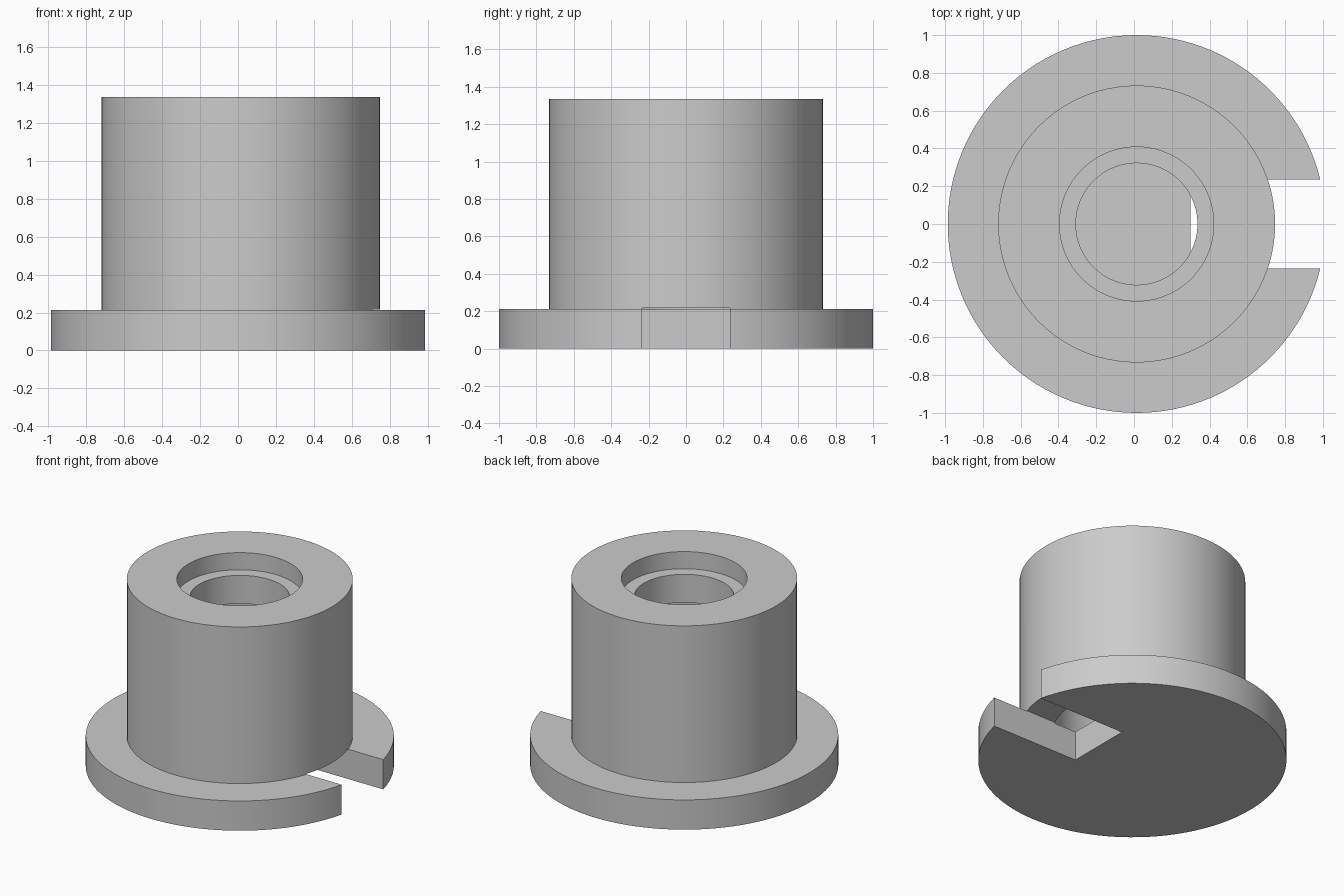
import bpy, bmesh, math
from mathutils import Matrix, Vector

if "Cube" in bpy.data.objects:
    bpy.data.objects.remove(bpy.data.objects["Cube"])

AXIS_X = 0.014   # the round parts sit slightly off centre because of the slot
STEPS = 128

grey = bpy.data.materials.new("light_grey")
grey.diffuse_color = (0.6, 0.6, 0.6, 1)
grey.use_nodes = True
grey.node_tree.nodes["Principled BSDF"].inputs["Base Color"].default_value = grey.diffuse_color


def make_object(name, bm):
    bmesh.ops.recalc_face_normals(bm, faces=bm.faces)
    mesh = bpy.data.meshes.new(name)
    bm.to_mesh(mesh)
    bm.free()
    obj = bpy.data.objects.new(name, mesh)
    bpy.context.collection.objects.link(obj)
    mesh.materials.append(grey)
    return obj


def lathe(name, profile):
    """Revolve (radius, z) points that start and end on the axis."""
    bm = bmesh.new()
    verts = [bm.verts.new((r, 0, z)) for r, z in profile]
    edges = [bm.edges.new(pair) for pair in zip(verts, verts[1:])]
    bmesh.ops.spin(bm, geom=verts + edges, cent=(0, 0, 0), axis=(0, 0, 1),
                   angle=math.tau, steps=STEPS, use_duplicate=False)
    bmesh.ops.remove_doubles(bm, verts=bm.verts, dist=1e-4)
    bmesh.ops.translate(bm, verts=bm.verts, vec=(AXIS_X, 0, 0))
    return make_object(name, bm)


def box(name, lo, hi):
    bm = bmesh.new()
    lo, hi = Vector(lo), Vector(hi)
    bmesh.ops.create_cube(bm, size=1, matrix=Matrix.Translation((lo + hi) / 2)
                          @ Matrix.Diagonal((hi - lo).to_4d()))
    return make_object(name, bm)


# Flanged hollow body: outside upward, then top recess, bore and inner chamber
body = lathe("flanged_body", [
    (0, 0), (1.0, 0), (1.0, 0.213), (0.733, 0.213), (0.733, 1.335),
    (0.408, 1.335), (0.408, 1.212), (0.322, 1.212), (0.322, 1.01),
    (0.515, 1.01), (0.515, 0.21), (0, 0.21)])

# Slot from the chamber out through the flange on the right
slot = box("slot_cutter", (0.30, -0.235, -0.1), (1.2, 0.235, 0.217))
slot.hide_render = True
slot.hide_viewport = True

cut = body.modifiers.new("slot", 'BOOLEAN')
cut.operation = 'DIFFERENCE'
cut.solver = 'EXACT'
cut.object = slot

bpy.context.view_layer.objects.active = body
body.select_set(True)
bpy.ops.object.modifier_apply(modifier=cut.name)
bpy.data.objects.remove(slot)
bpy.ops.object.shade_smooth_by_angle(angle=math.radians(30))
